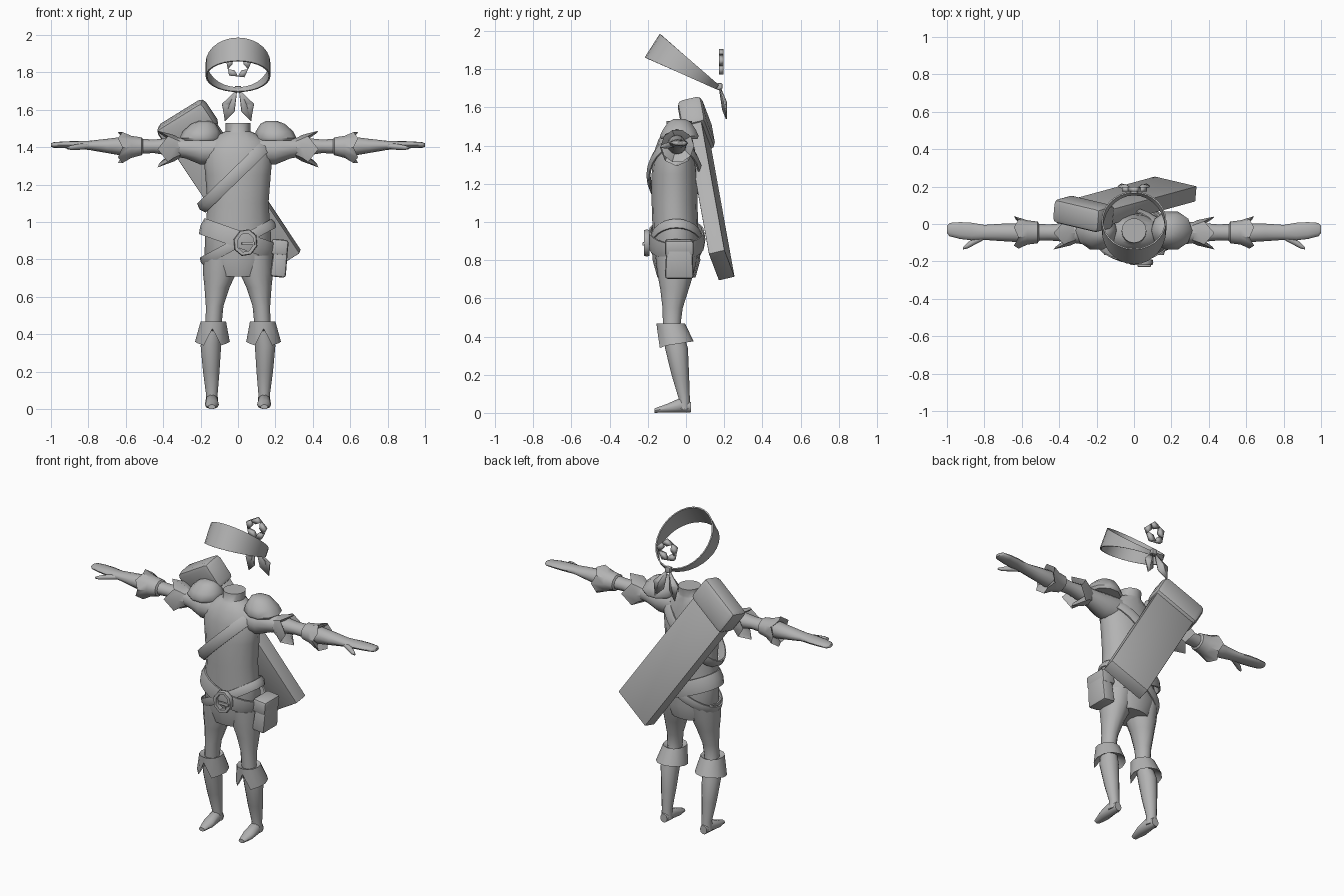
import bpy, bmesh, math
from mathutils import Vector, Matrix

if "Cube" in bpy.data.objects:
    bpy.data.objects.remove(bpy.data.objects["Cube"])

grey = bpy.data.materials.new("plain_grey")
grey.diffuse_color = (0.45, 0.45, 0.45, 1)
grey.use_nodes = True
grey.node_tree.nodes["Principled BSDF"].inputs["Base Color"].default_value = grey.diffuse_color


def make(name, verts, faces, mirror=False, angle=50, thick=0):
    """Mesh object with optional mirror and solidify, smooth by angle."""
    bm = bmesh.new()
    vs = [bm.verts.new(v) for v in verts]
    for f in faces:
        bm.faces.new([vs[i] for i in f])
    bmesh.ops.recalc_face_normals(bm, faces=bm.faces)
    me = bpy.data.meshes.new(name)
    bm.to_mesh(me)
    bm.free()
    me.materials.append(grey)
    ob = bpy.data.objects.new(name, me)
    bpy.context.collection.objects.link(ob)
    bpy.ops.object.select_all(action='DESELECT')
    ob.select_set(True)
    bpy.context.view_layer.objects.active = ob
    bpy.ops.object.shade_smooth_by_angle(angle=math.radians(angle))
    if thick:
        s = ob.modifiers.new("thickness", 'SOLIDIFY')
        s.thickness, s.offset = thick, 0
    if mirror:
        ob.modifiers.new("mirror", 'MIRROR')
    return ob


def loft(name, axis, rings, n=12, mirror=True, caps=True, shift=None, angle=50):
    """Elliptical rings (pos, centre1, centre2, radius1, radius2) along an axis."""
    verts, faces = [], []
    for r, (p, c1, c2, r1, r2) in enumerate(rings):
        for k in range(n):
            t = 2 * math.pi * k / n
            q = p + (shift(r, k) if shift else 0)
            a, b = c1 + r1 * math.cos(t), c2 + r2 * math.sin(t)
            verts.append({'x': (q, a, b), 'y': (a, q, b), 'z': (a, b, q)}[axis])
    for r in range(len(rings) - 1):
        for k in range(n):
            j = (k + 1) % n
            faces.append((r*n + k, r*n + j, (r+1)*n + j, (r+1)*n + k))
    if caps:
        faces += [tuple(range(n)), tuple(range((len(rings)-1)*n, len(rings)*n))]
    return make(name, verts, faces, mirror, angle)


def band(name, c, a, b, half, thick, n=24, bulge=0.0, angle=50):
    """Closed strap around an ellipse; half is its half height by angle."""
    c, a, b = Vector(c), Vector(a), Vector(b)
    up = a.cross(b).normalized()
    verts, faces = [], []
    for k in range(n):
        t = 2 * math.pi * k / n
        d = a * math.cos(t) + b * math.sin(t)
        o, h = d.normalized(), half(t)
        verts += [c+d-up*h, c+d+o*thick-up*h, c+d+o*(thick+bulge),
                  c+d+o*thick+up*h, c+d+up*h]
    for k in range(n):
        j = (k + 1) % n
        for i in range(5):
            m = (i + 1) % 5
            faces.append((k*5 + i, k*5 + m, j*5 + m, j*5 + i))
    return make(name, verts, faces, False, angle)


def bevelled_box(name, size, mat, bevel, taper=1.0):
    """Bevelled box; taper widens its lower end (local -z)."""
    bm = bmesh.new()
    bmesh.ops.create_cube(bm, size=1)
    for v in bm.verts:
        k = taper if v.co.z < 0 else 1
        v.co = Vector((v.co.x*size[0]*k, v.co.y*size[1]*k, v.co.z*size[2]))
    if bevel:
        bmesh.ops.bevel(bm, geom=bm.edges[:], offset=bevel, segments=2,
                        profile=0.5, affect='EDGES')
    bm.transform(mat)
    verts = [v.co.copy() for v in bm.verts]
    bm.verts.index_update()
    faces = [[v.index for v in f.verts] for f in bm.faces]
    bm.free()
    return make(name, verts, faces, angle=40)


# Torso with hips and neck
loft("torso", 'z', [
    (.71, 0, -.05, .13, .10), (.80, 0, -.05, .18, .125), (.95, 0, -.055, .175, .12),
    (1.10, 0, -.06, .163, .12), (1.25, 0, -.06, .175, .12), (1.36, 0, -.06, .185, .11),
    (1.43, 0, -.055, .155, .09), (1.475, 0, -.045, .09, .072),
    (1.485, 0, -.04, .066, .066), (1.53, 0, -.035, .066, .066)], n=16, mirror=False)

# Legs and feet
loft("leg", 'z', [
    (.82, .095, -.05, .092, .11), (.73, .098, -.055, .09, .095), (.65, .112, -.06, .067, .075),
    (.55, .125, -.07, .047, .053), (.46, .13, -.075, .043, .046), (.34, .145, -.05, .055, .06),
    (.20, .143, -.03, .044, .046), (.08, .14, -.01, .031, .03), (.02, .14, -.01, .034, .032)])
loft("foot", 'y', [
    (.025, .14, .03, .024, .028), (-.03, .14, .04, .034, .04),
    (-.10, .14, .024, .038, .024), (-.165, .14, .012, .02, .012)], n=10)


# Boot cuffs with a slit at the front
def cuff_hem(r, k):
    if r != 2 and r != 3:
        return 0
    return {9: .085, 8: -.005, 10: -.005}.get(k, .03 * (1 + math.sin(math.pi*k/6)) / 2)


loft("boot_cuff", 'z', [
    (.455, .13, -.075, .04, .045), (.468, .132, -.08, .068, .075), (.345, .137, -.055, .093, .095),
    (.36, .137, -.055, .08, .08), (.40, .135, -.06, .045, .045)], shift=cuff_hem, caps=False)

# Arms, hands and thumbs
loft("arm", 'x', [
    (.10, -.05, 1.385, .075, .08), (.20, -.05, 1.382, .075, .075), (.28, -.047, 1.395, .06, .055),
    (.37, -.045, 1.402, .05, .047), (.45, -.045, 1.405, .043, .036), (.52, -.045, 1.405, .045, .04),
    (.62, -.047, 1.405, .05, .05), (.70, -.045, 1.407, .047, .038), (.80, -.045, 1.41, .04, .024),
    (.87, -.04, 1.412, .047, .021), (.93, -.035, 1.413, .045, .018), (.985, -.03, 1.412, .036, .015),
    (1.0, -.03, 1.412, .02, .009)])
loft("thumb", 'x', [
    (.79, -.06, 1.407, .018, .015), (.85, -.09, 1.402, .02, .016),
    (.89, -.115, 1.398, .016, .013), (.915, -.13, 1.396, .006, .006)], n=8)
loft("sleeve_cuff", 'x', [
    (.30, -.047, 1.395, .05, .046), (.34, -.047, 1.395, .068, .07), (.405, -.048, 1.39, .088, .098),
    (.395, -.047, 1.395, .075, .08), (.36, -.045, 1.40, .045, .045)], n=8, caps=False, angle=35,
    shift=lambda r, k: (.025 if k % 2 == 0 else -.03) if r in (2, 3) else 0)
loft("glove_cuff", 'x', [
    (.505, -.045, 1.405, .04, .035), (.515, -.045, 1.405, .058, .05), (.57, -.045, 1.402, .065, .062),
    (.63, -.045, 1.398, .087, .087), (.62, -.045, 1.40, .07, .07), (.60, -.045, 1.404, .045, .045)],
    n=10, caps=False, angle=40, shift=lambda r, k: .012 * math.cos(math.pi*k) if r in (3, 4) else 0)

# Shoulder pads
loft("shoulder_pad", 'z', [
    (1.435, .20, -.035, .10, .10), (1.45, .20, -.035, .112, .107), (1.485, .195, -.035, .10, .09),
    (1.525, .185, -.035, .065, .06), (1.54, .18, -.035, .03, .03)], n=10)

# Chest strap and two crossed belts
band("chest_strap", (-.02, -.06, 1.245), (.17, 0, .165), (0, .128, 0), lambda t: .033, .008, bulge=.012)
band("main_belt", (0, -.05, .91), (.185, 0, -.065), (0, .135, 0), lambda t: .045, .01, bulge=.007)
band("cross_belt", (0, -.05, .89), (.185, 0, .10), (0, .13, 0), lambda t: .026, .008, bulge=.007)

# Buckle
band("buckle", (.04, -.205, .89), (.042, 0, -.012), (.014, 0, .05), lambda t: .015, .018, n=8, bulge=.004)
bevelled_box("buckle_prong", (.07, .014, .018), Matrix.Translation((.055, -.222, .885)), .003)

# Side pouch with flap
tilt = Matrix.Rotation(math.radians(6), 4, 'Y')
bevelled_box("pouch", (.075, .135, .17), Matrix.Translation((.222, -.035, .79)) @ tilt, .015, 1.12)
bevelled_box("pouch_flap", (.092, .15, .085), Matrix.Translation((.222, -.035, .865)) @ tilt, .015)

# Slanted back case with a thicker rounded cap at its upper end
down = Vector((.55, .15, -.83)).normalized()
across = Vector((.72, -.22, .66))
across = (across - down * across.dot(down)).normalized()
out = across.cross(-down).normalized()
if out.y < 0:
    out = -out
axes = Matrix((across, out, -down)).transposed().to_4x4()
centre = Vector((-.045, .115, 1.172))
bevelled_box("back_case", (.27, .085, .88), Matrix.Translation(centre + down*.045) @ axes, .004)
bevelled_box("case_cap", (.30, .135, .17), Matrix.Translation(centre - down*.41) @ axes, .03)

# Tilted headband, tall at the front and narrow at the back
band("headband", (0, -.005, 1.815), (.165, 0, 0), (0, .165, -.105),
     lambda t: .043 - .030 * math.sin(t), .008, n=28)

# Knot at the back: ring of five petals and hanging tails
verts, faces = [], []
for k in range(5):
    t = math.pi / 2 + 2 * math.pi * k / 5
    r, s = Vector((math.cos(t), 0, math.sin(t))), Vector((-math.sin(t), 0, math.cos(t)))
    c = Vector((0, .185, 1.835)) + r * .046
    i = len(verts)
    verts += [c - s*.034, c + r*.024 - s*.008, c + s*.034, c - r*.016]
    faces.append((i, i+1, i+2, i+3))
make("knot_petals", verts, faces, thick=.025)
bevelled_box("knot", (.035, .03, .035), Matrix.Translation((0, .175, 1.71)), .006)
make("ribbon_tail", [(.005, .175, 1.71), (.085, .20, 1.63), (.07, .212, 1.54), (.02, .192, 1.59),
                     (.045, .21, 1.63)],
     [(0, 1, 4), (1, 2, 4), (2, 3, 4), (3, 0, 4)], mirror=True, angle=20, thick=.008)
